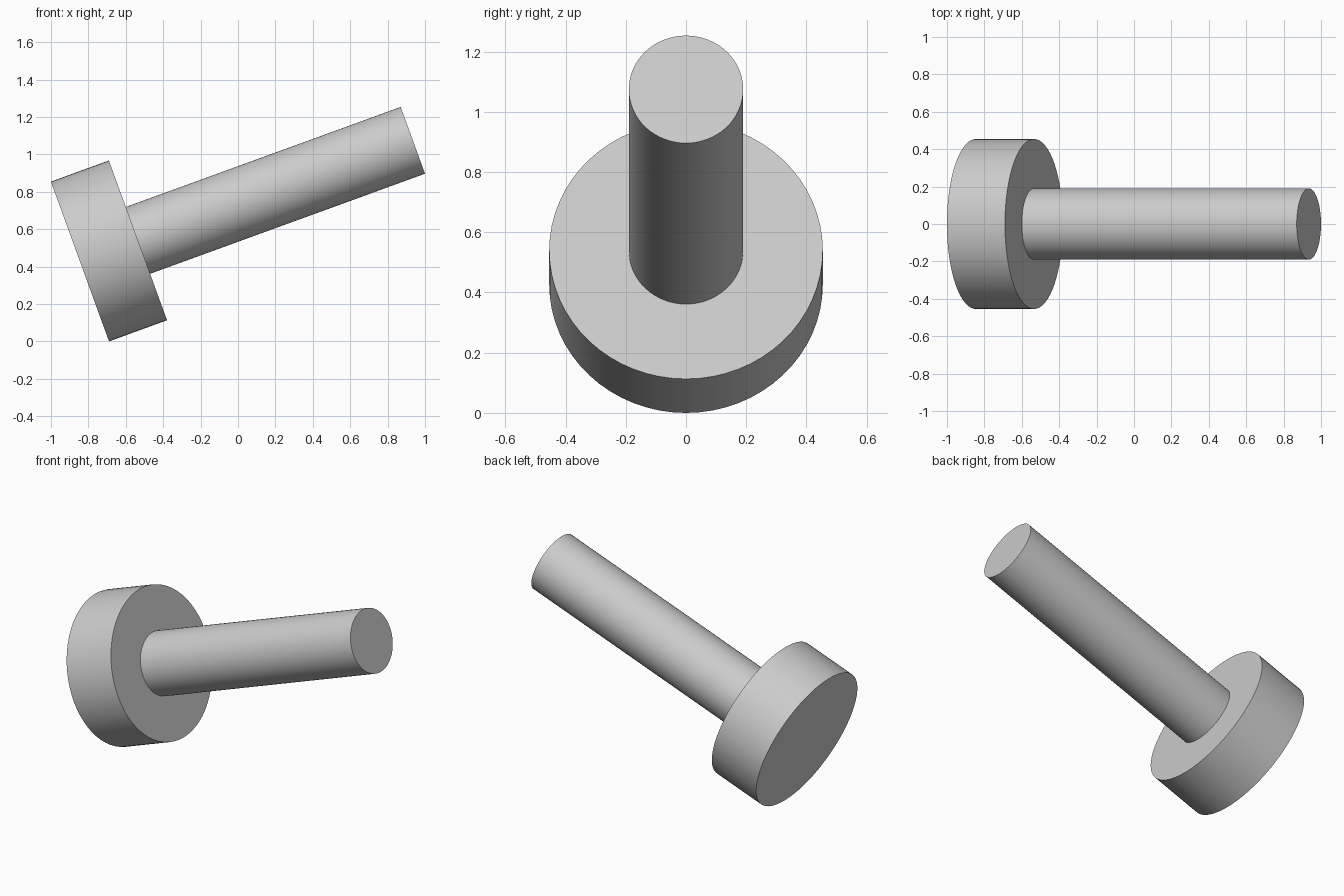
import bpy
from math import radians
from mathutils import Matrix, Vector

cube = bpy.data.objects.get("Cube")
if cube:
    bpy.data.objects.remove(cube, do_unlink=True)

grey = bpy.data.materials.new("light grey")
grey.use_nodes = True
colour = (0.6, 0.6, 0.6, 1)
grey.diffuse_color = colour
grey.node_tree.nodes["Principled BSDF"].inputs["Base Color"].default_value = colour

# Shared axis: starts at the centre of the head's outer face and rises toward +x
TILT = Matrix.Rotation(radians(70), 4, "Y")
BASE = Vector((-0.845, 0, 0.427))


def rod(name, radius, start, end):
    """Smooth round bar along the tilted axis, between two distances from its base."""
    centre = BASE + TILT @ Vector((0, 0, (start + end) / 2))
    bpy.ops.mesh.primitive_cylinder_add(vertices=64, radius=radius, depth=end - start)
    obj = bpy.context.object
    obj.name = name
    obj.matrix_world = Matrix.Translation(centre) @ TILT
    obj.data.materials.append(grey)
    bpy.ops.object.shade_smooth_by_angle(angle=radians(30))
    return obj


# Wide disc head, and the shaft seated slightly inside it
rod("head", 0.4545, 0, 0.33)
rod("shaft", 0.19, 0.3, 1.894)
